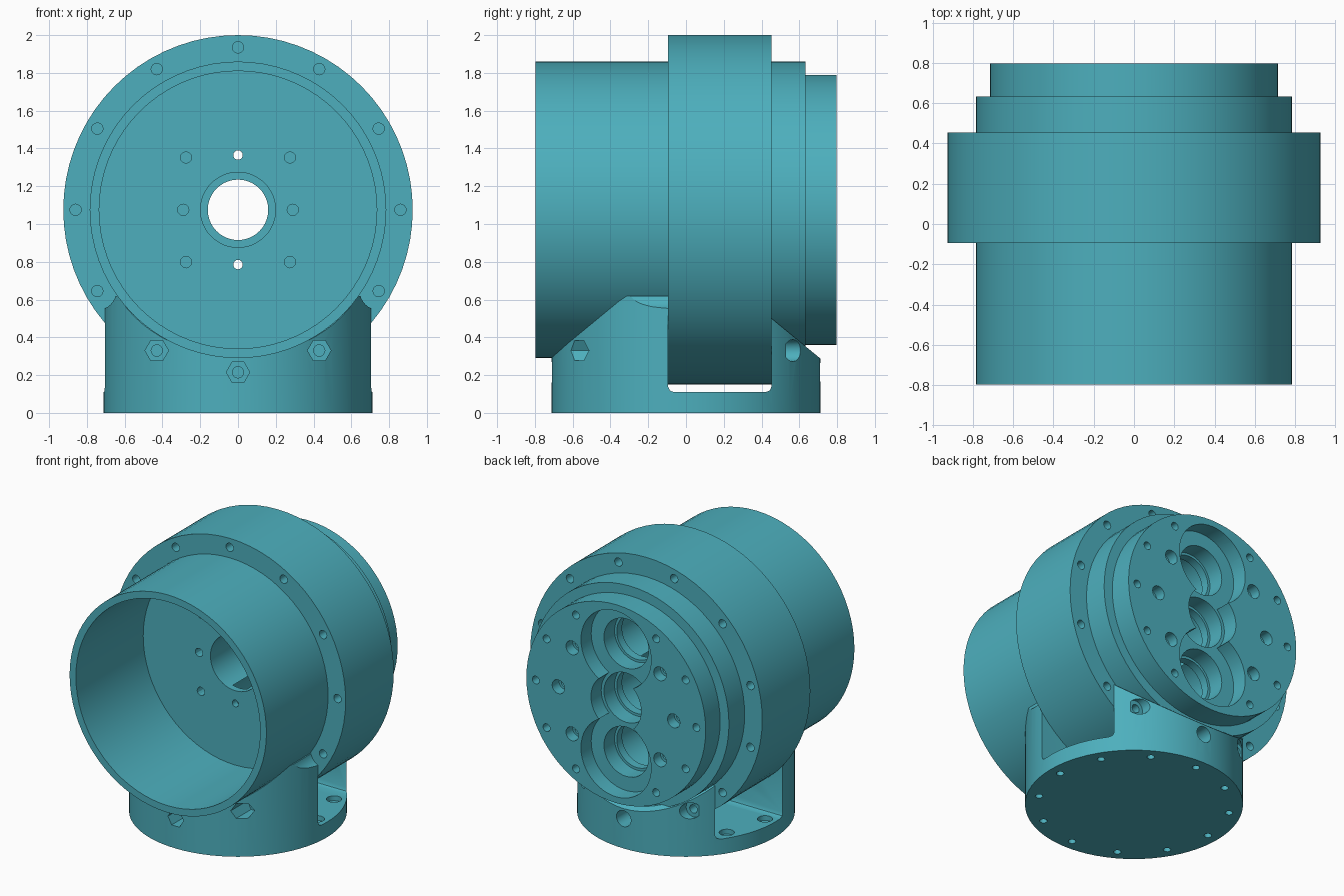
import bpy, bmesh, math
from mathutils import Matrix, Vector

if "Cube" in bpy.data.objects:
    bpy.data.objects.remove(bpy.data.objects["Cube"])

ZC = 1.075  # height of the housing axis

teal = bpy.data.materials.new("teal")
teal.diffuse_color = (0.074, 0.43, 0.51, 1)
teal.use_nodes = True
teal.node_tree.nodes["Principled BSDF"].inputs["Base Color"].default_value = teal.diffuse_color


def make_object(name, bm):
    bmesh.ops.recalc_face_normals(bm, faces=bm.faces)
    me = bpy.data.meshes.new(name)
    bm.to_mesh(me)
    bm.free()
    me.materials.append(teal)
    ob = bpy.data.objects.new(name, me)
    bpy.context.collection.objects.link(ob)
    return ob


def rod(bm, axis, a, b, u, v, r, n=24):
    """Cylinder along y (u=x, v=z) or z (u=x, v=y) from a to b."""
    mid = (a + b) / 2
    if axis == 'y':
        m = Matrix.Translation((u, mid, v)) @ Matrix.Rotation(math.pi / 2, 4, 'X')
    else:
        m = Matrix.Translation((u, v, mid))
    if n == 6:  # hexagons point sideways
        m = m @ Matrix.Rotation(math.pi / 6, 4, 'Z')
    bmesh.ops.create_cone(bm, cap_ends=True, segments=n, radius1=r, radius2=r,
                          depth=abs(b - a), matrix=m)


def prism(name, points, vec):
    bm = bmesh.new()
    face = bm.faces.new([bm.verts.new(p) for p in points])
    ext = bmesh.ops.extrude_face_region(bm, geom=[face])
    bmesh.ops.translate(bm, vec=Vector(vec),
                        verts=[v for v in ext['geom'] if isinstance(v, bmesh.types.BMVert)])
    return make_object(name, bm)


def combine(ob, other, op):
    other.hide_render = True
    mod = ob.modifiers.new("bool", 'BOOLEAN')
    mod.operation = op
    mod.solver = 'EXACT'
    mod.object = other
    bpy.context.view_layer.objects.active = ob
    bpy.ops.object.modifier_apply(modifier=mod.name)
    bpy.data.objects.remove(other, do_unlink=True)


def cut(ob, rods):
    bm = bmesh.new()
    for r in rods:
        rod(bm, *r)
    combine(ob, make_object("cutter", bm), 'DIFFERENCE')


def polar(r, deg):
    t = math.radians(deg)
    return r * math.cos(t), r * math.sin(t)


def three_lobes(r_mid, r_out, d, a, b):
    """Prism from y=a to b: a middle circle merged with circles d above and below."""
    z = (r_mid ** 2 - r_out ** 2 + d * d) / (2 * d)
    x = math.sqrt(r_mid ** 2 - z * z)
    e = math.degrees(math.atan2(z - d, x))
    m = math.degrees(math.atan2(z, x))
    half = []
    for r, c, t0, t1, n in ((r_out, d, e, 180 - e, 40), (r_mid, 0, 180 - m, 180 + m, 16)):
        for i in range(n):
            px, pz = polar(r, t0 + (t1 - t0) * i / n)
            half.append((px, pz + c))
    outline = half + [(-px, -pz) for px, pz in half]
    return prism("lobe_cutter", [(px, a, ZC + pz) for px, pz in outline], (0, b - a, 0))


def finish(ob):
    bpy.ops.object.select_all(action='DESELECT')
    ob.select_set(True)
    bpy.context.view_layer.objects.active = ob
    bpy.ops.object.shade_smooth_by_angle(angle=math.radians(25))


# Housing: turned profile (radius, y) with front cup, flange and rear steps
profile = [(.785, -.797), (.785, -.095), (.925, -.095), (.925, .453), (.785, .453),
           (.785, .632), (.715, .632), (.715, .797), (.1, .797), (.1, -.03),
           (.735, -.03), (.735, -.797)]
bm = bmesh.new()
N = 72
rings = []
for i in range(N):
    c, s = polar(1, 360 * i / N)
    rings.append([bm.verts.new((r * c, y, ZC + r * s)) for r, y in profile])
for i in range(N):
    p, q = rings[i], rings[(i + 1) % N]
    for j in range(len(profile)):
        k = (j + 1) % len(profile)
        bm.faces.new((p[j], p[k], q[k], q[j]))
housing = make_object("housing", bm)

# Three-lobed chamber inside, three-lobed recess in the rear face, stepped bores
combine(housing, three_lobes(.2, .205, .39, .02, .5), 'DIFFERENCE')
combine(housing, three_lobes(.2, .28, .39, .68, .9), 'DIFFERENCE')
cut(housing, [('y', -.2, .1, 0, ZC, .199, 48)])
cut(housing, [('y', .56, .75, 0, ZC + dz, .178, 40) for dz in (0, .39, -.39)])
cut(housing, [('y', .4, .65, 0, ZC + dz, .16, 40) for dz in (0, .39, -.39)])

# Screw holes in the flange, rear face and cup floor
holes = []
for i in range(12):
    x, z = polar(.86, 30 * i)
    holes.append(('y', -.2, .05, x, ZC + z, .03, 16))
    x, z = polar(.86, 30 * i + 15)
    holes.append(('y', .3, .55, x, ZC + z, .03, 16))
    if i not in (3, 9):
        x, z = polar(.64, 30 * i)
        holes.append(('y', .66, .9, x, ZC + z, .028, 16))
screws = [(s * x, ZC + z) for x, z in ((.46, 0), (.35, .31), (.35, -.31)) for s in (-1, 1)]
holes += [('y', .72, .9, x, z, .05, 16) for x, z in screws]
for x, z in ((.29, 0), (-.29, 0), (.275, .277), (-.275, .277), (.275, -.277), (-.275, -.277)):
    holes.append(('y', -.2, .06, x, ZC + z, .03, 12))
holes += [('y', -.2, .2, 0, ZC + z, .025, 16) for z in (.29, -.29)]
cut(housing, holes)
cut(housing, [('y', .6, .85, x, z, .032, 16) for x, z in screws])
finish(housing)

# Base: round pedestal trimmed by a side profile (y, z) with the flange slot
bm = bmesh.new()
rod(bm, 'z', 0, .8, 0, 0, .712, 72)
base = make_object("base", bm)
side = [(-.8, -.1), (-.8, .224), (-.32, .62), (-.095, .62), (-.095, .14), (-.086, .119),
        (-.065, .11), (.423, .11), (.444, .119), (.453, .14), (.453, .5), (.8, .215), (.8, -.1)]
combine(base, prism("side_profile", [(-1, y, z) for y, z in side], (2, 0, 0)), 'INTERSECT')

# Saddle for the housing and clearance around two flange screws
cut(base, [('y', -1, 1, 0, ZC, .765, 72)])
fx, fz = polar(.86, -30)
cut(base, [('y', -1, 1, s * fx, ZC + fz, .1, 32) for s in (-1, 1)])

# Hexagonal nut pockets in front, round head pockets behind, screw holes between
pts = [(x, ZC + z) for x, z in (polar(.86, d) for d in (-60, -90, -120))]
cut(base, [('y', -1, -.42, x, z, .062, 6) for x, z in pts]
    + [('y', .53, 1, x, z, .058, 20) for x, z in pts])
cut(base, [('y', -.5, -.05, x, z, .03, 16) for x, z in pts]
    + [('y', .4, .6, x, z, .03, 16) for x, z in pts])

# Mounting holes from below, counterbored on the slot floor
cut(base, [('z', -.1, .13, *polar(.63, 30 * i), .025, 16) for i in range(12)])
cut(base, [('z', .075, .15, *polar(.63, d), .05, 20) for d in (0, 30, 150, 180)])
finish(base)
